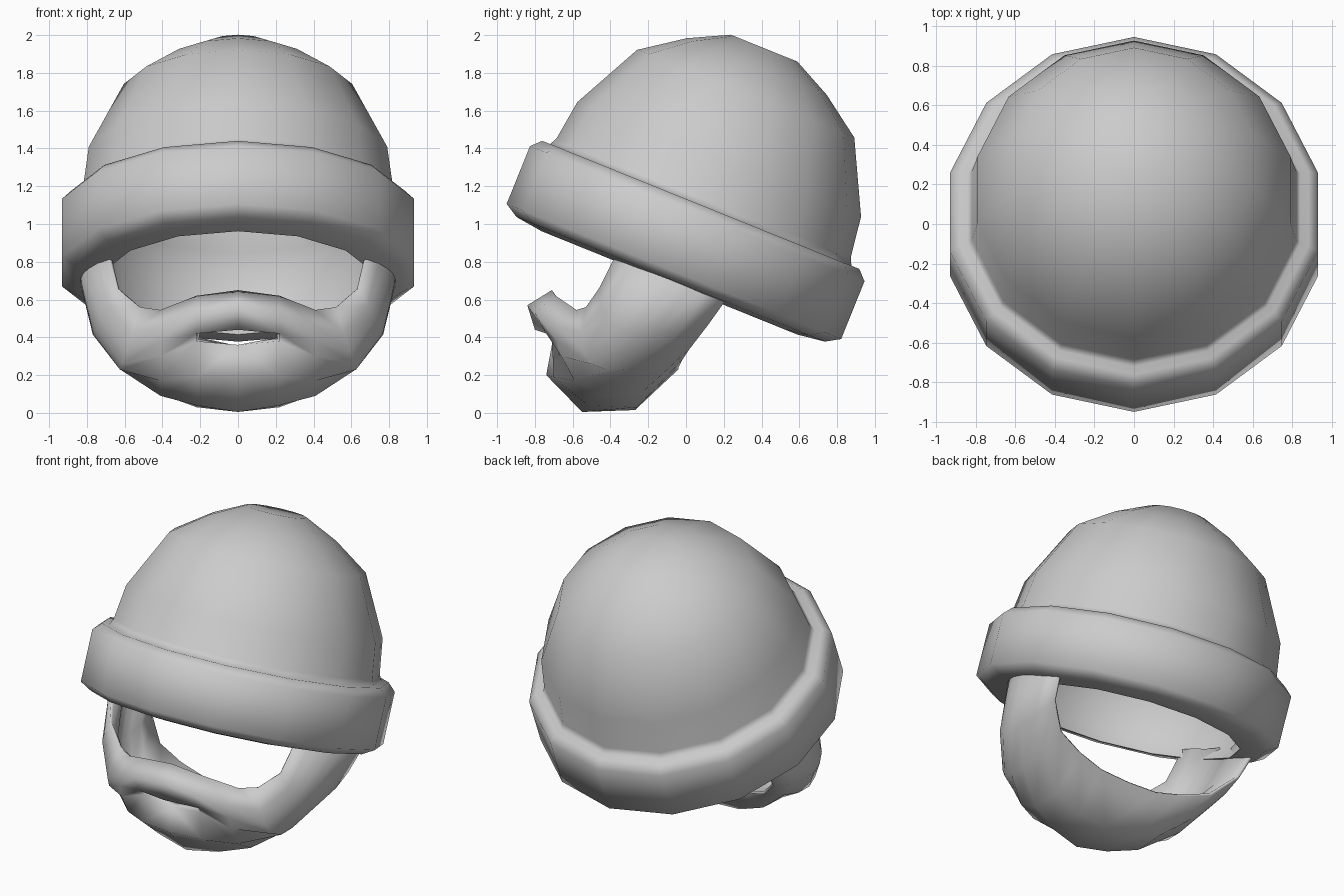
import bpy
import bmesh
import math
from mathutils import Vector

cube = bpy.data.objects.get("Cube")
if cube:
    bpy.data.objects.remove(cube, do_unlink=True)

SIDES = 14
TILT = math.radians(-22)


def make_material(name, colour):
    material = bpy.data.materials.new(name)
    material.use_nodes = True
    material.diffuse_color = colour
    shader = next(n for n in material.node_tree.nodes if n.type == 'BSDF_PRINCIPLED')
    shader.inputs["Base Color"].default_value = colour
    return material


grey = make_material("plain grey", (0.6, 0.6, 0.6, 1))


def add_object(name, mesh_data):
    mesh = bpy.data.meshes.new(name)
    mesh_data.to_mesh(mesh)
    mesh_data.free()
    mesh.materials.append(grey)
    item = bpy.data.objects.new(name, mesh)
    bpy.context.collection.objects.link(item)
    return item


def smooth(item, degrees):
    bpy.ops.object.select_all(action='DESELECT')
    item.select_set(True)
    bpy.context.view_layer.objects.active = item
    bpy.ops.object.shade_smooth_by_angle(angle=math.radians(degrees))


def lathe(name, profile):
    """Turn (radius, height) points around z, closing both ends with a flat cap."""
    bm = bmesh.new()
    rings = []
    for radius, height in profile:
        ring = []
        for i in range(SIDES):
            turn = math.tau * i / SIDES
            ring.append(bm.verts.new((radius * math.sin(turn), radius * math.cos(turn), height)))
        rings.append(ring)
    for upper, lower in zip(rings, rings[1:]):
        for i in range(SIDES):
            j = (i + 1) % SIDES
            bm.faces.new((upper[i], upper[j], lower[j], lower[i]))
    bm.faces.new(rings[0])
    bm.faces.new(rings[-1])
    bmesh.ops.recalc_face_normals(bm, faces=bm.faces)
    return add_object(name, bm)


# Knitted cap: crown, rolled brim and hollow inside in one profile
crown = [(0.19, 1.945), (0.40, 1.84), (0.62, 1.685), (0.81, 1.31), (0.84, 1.09)]
brim = [(0.86, 1.05), (0.905, 1.05), (0.955, 1.0), (0.955, 0.67), (0.88, 0.625), (0.73, 0.605)]
lining = [(0.77, 0.68), (0.80, 1.03), (0.76, 1.08), (0.74, 1.3), (0.56, 1.62), (0.18, 1.87)]
cap = lathe("knitted_cap", crown + brim + lining)
cap.rotation_euler.x = TILT
cap.location = (0, -0.315, 0.1275)
smooth(cap, 100)


# Beard: columns run from the middle of the face out to the ear,
# each going from the upper edge over the chin to the back edge
def flat_column(x, outline):
    return [Vector((x, y, z)) for y, z in outline]


def curved_column(front, middle, back, rows):
    """Points on the parabola through three given points."""
    front, middle, back = Vector(front), Vector(middle), Vector(back)
    column = []
    for i in range(rows):
        t = i / (rows - 1)
        column.append(front * (2 * t - 1) * (t - 1) + middle * 4 * t * (1 - t) + back * t * (2 * t - 1))
    return column


centre_line = [(-.71, .65), (-.84, .57), (-.80, .44), (-.71, .36),
               (-.74, .2), (-.55, .005), (-.27, .015), (-.04, .23)]
lip_corner = [(-.69, .62), (-.80, .53), (-.74, .42), (-.71, .38),
              (-.70, .19), (-.52, .04), (-.26, .03), (-.04, .24)]
cheek = [(-.58, .545), (-.68, .46), (-.68, .38), (-.66, .3),
         (-.59, .17), (-.45, .09), (-.24, .1), (-.02, .28)]
rows = len(centre_line)
MOUTH_ROW = 2

columns = [
    flat_column(0, centre_line),
    flat_column(0.22, lip_corner),
    flat_column(0.41, cheek),
    curved_column((.52, -.53, .56), (.62, -.47, .24), (.6, .02, .34), rows),
    curved_column((.64, -.46, .66), (.76, -.32, .43), (.74, .12, .47), rows),
    curved_column((.69, -.36, .86), (.84, -.1, .77), (.8, .27, .68), rows),
]

bm = bmesh.new()
grid = [[bm.verts.new(point) for point in column] for column in columns]
for c in range(len(grid) - 1):
    for r in range(rows - 1):
        # The open mouth is a gap beside the centre line
        if c == 0 and r == MOUTH_ROW:
            continue
        near, far = grid[c], grid[c + 1]
        bm.faces.new((near[r], near[r + 1], far[r + 1], far[r]))
beard = add_object("beard", bm)

# The shell is full in the middle and tapers to its upper and back edges
body = beard.vertex_groups.new(name="body")
for vertex in beard.data.vertices:
    on_edge = vertex.index % rows in (0, rows - 1)
    body.add([vertex.index], 0.2 if on_edge else 1, 'REPLACE')

mirror = beard.modifiers.new("both_cheeks", 'MIRROR')
mirror.use_clip = True
shell = beard.modifiers.new("thickness", 'SOLIDIFY')
shell.thickness = 0.09
shell.offset = -1
shell.vertex_group = body.name
smooth(beard, 120)
